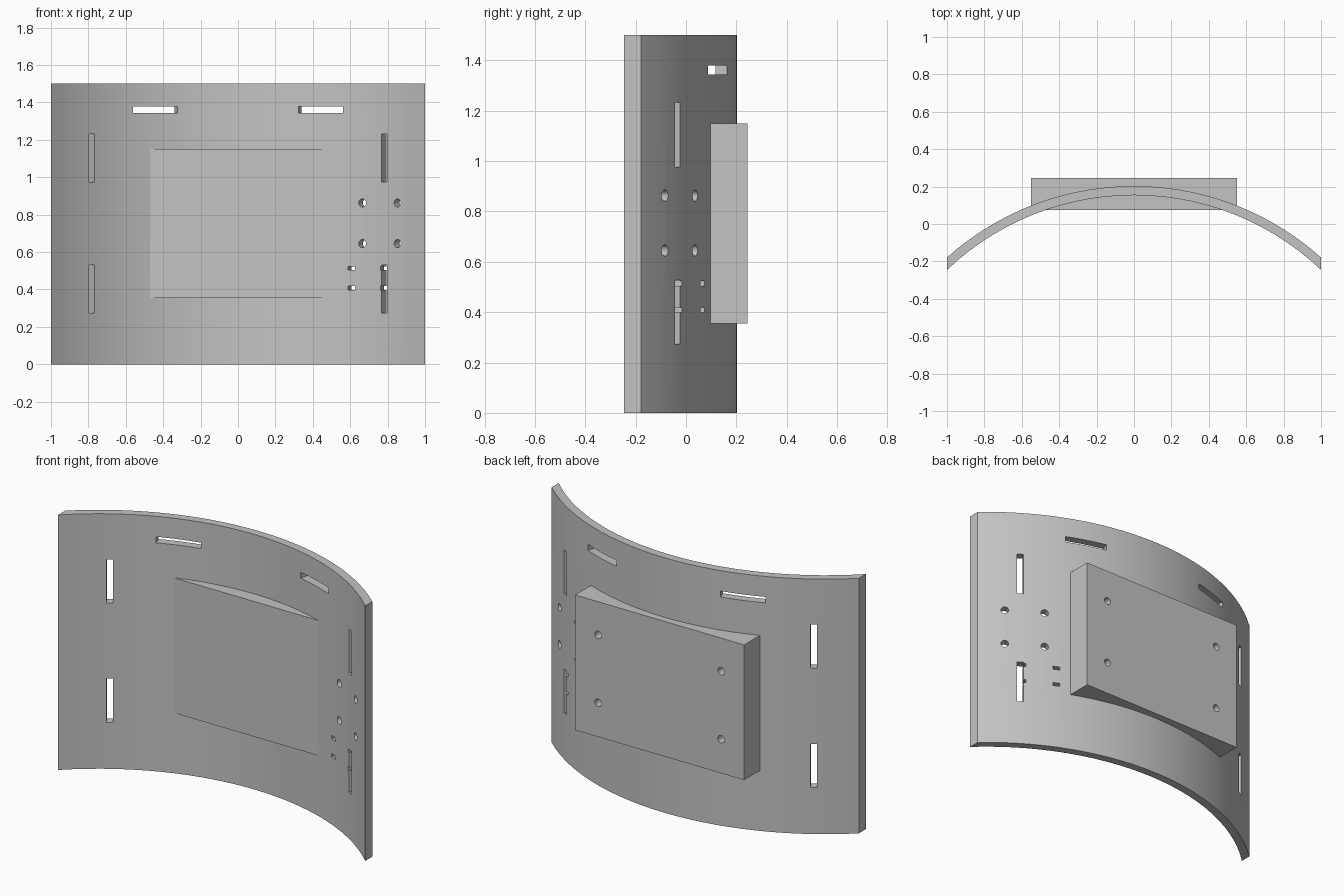
import bpy, bmesh
from math import sin, cos, asin, sqrt, radians
from mathutils import Matrix, Vector

cube = bpy.data.objects.get("Cube")
if cube:
    bpy.data.objects.remove(cube, do_unlink=True)

AXIS_Y = -1.297          # centre line of the curved panel
R_OUT, R_IN = 1.5, 1.451
HEIGHT = 1.5
SEGMENTS = 28

grey = bpy.data.materials.new("plain_grey")
grey.use_nodes = True
colour = (0.55, 0.55, 0.55, 1)
grey.diffuse_color = colour
grey.node_tree.nodes["Principled BSDF"].inputs["Base Color"].default_value = colour


def make_object(name, bm):
    bmesh.ops.recalc_face_normals(bm, faces=bm.faces)
    mesh = bpy.data.meshes.new(name)
    bm.to_mesh(mesh)
    bm.free()
    mesh.materials.append(grey)
    obj = bpy.data.objects.new(name, mesh)
    bpy.context.collection.objects.link(obj)
    return obj


def box(name, size, matrix):
    bm = bmesh.new()
    bmesh.ops.create_cube(bm, size=1, matrix=matrix @ Matrix.Diagonal((*size, 1)))
    return make_object(name, bm)


def rod(name, radius, length, matrix):
    bm = bmesh.new()
    bmesh.ops.create_cone(bm, cap_ends=True, segments=20, radius1=radius, radius2=radius,
                          depth=length, matrix=matrix @ Matrix.Rotation(radians(90), 4, 'X'))
    return make_object(name, bm)


def on_panel(x, z, tilt=None):
    """Frame on the inner face at x, with its y axis pointing out through the panel."""
    angle = asin(x / R_IN)
    mid = (R_IN + R_OUT) / 2
    if tilt is None:
        tilt = angle
        place = Vector((mid * sin(angle), AXIS_Y + mid * cos(angle), z))
    else:
        place = Vector((x, AXIS_Y + R_IN * cos(angle), z))
    return Matrix.Translation(place) @ Matrix.Rotation(-tilt, 4, 'Z')


def combine(target, other, operation):
    mod = target.modifiers.new(operation.lower(), 'BOOLEAN')
    mod.object, mod.operation, mod.solver = other, operation, 'EXACT'
    bpy.context.view_layer.objects.active = target
    bpy.ops.object.modifier_apply(modifier=mod.name)
    bpy.data.objects.remove(other, do_unlink=True)


# Curved panel: an arc band with its ends trimmed flat at the sides
def arc(radius):
    half = asin(1 / radius)
    angles = [half * (2 * i / SEGMENTS - 1) for i in range(SEGMENTS + 1)]
    return [(radius * sin(a), AXIS_Y + radius * cos(a), 0) for a in angles]


bm = bmesh.new()
outline = [bm.verts.new(p) for p in arc(R_OUT) + arc(R_IN)[::-1]]
base = bm.faces.new(outline)
top = bmesh.ops.extrude_face_region(bm, geom=[base])["geom"]
bmesh.ops.translate(bm, vec=(0, 0, HEIGHT),
                    verts=[v for v in top if isinstance(v, bmesh.types.BMVert)])
panel = make_object("curved_panel", bm)

# Mounting block on the back, showing as a flat on the inside
block = box("mounting_block", (1.1, 0.17, 0.795), Matrix.Translation((0, 0.16, 0.7525)))
combine(panel, block, 'UNION')

# Blind screw holes in the block
for x in (-0.4, 0.4):
    for z in (0.555, 0.955):
        hole = rod("screw_hole", 0.022, 0.2, Matrix.Translation((x, 0.245, z)))
        combine(panel, hole, 'DIFFERENCE')

# Strap slots: two along the top and two down each side
for side in (-1, 1):
    slot = box("top_slot", (0.25, 0.3, 0.035), on_panel(side * 0.445, 1.362))
    combine(panel, slot, 'DIFFERENCE')
    for z in (0.402, 1.104):
        slot = box("side_slot", (0.035, 0.3, 0.257), on_panel(side * 0.782, z))
        combine(panel, slot, 'DIFFERENCE')

# Accessory holes and small tie slots on the left side
for x in (0.665, 0.853):
    for z in (0.645, 0.863):
        combine(panel, rod("round_hole", 0.022, 0.2, on_panel(x, z)), 'DIFFERENCE')
for x in (0.607, 0.778):
    for z in (0.408, 0.514):
        slot = box("tie_slot", (0.04, 0.25, 0.02), on_panel(x, z, radians(23)))
        combine(panel, slot, 'DIFFERENCE')

# Smooth the curve, keep the block and cut edges crisp
bpy.ops.object.select_all(action='DESELECT')
panel.select_set(True)
bpy.context.view_layer.objects.active = panel
bpy.ops.object.shade_smooth_by_angle(angle=radians(15))
